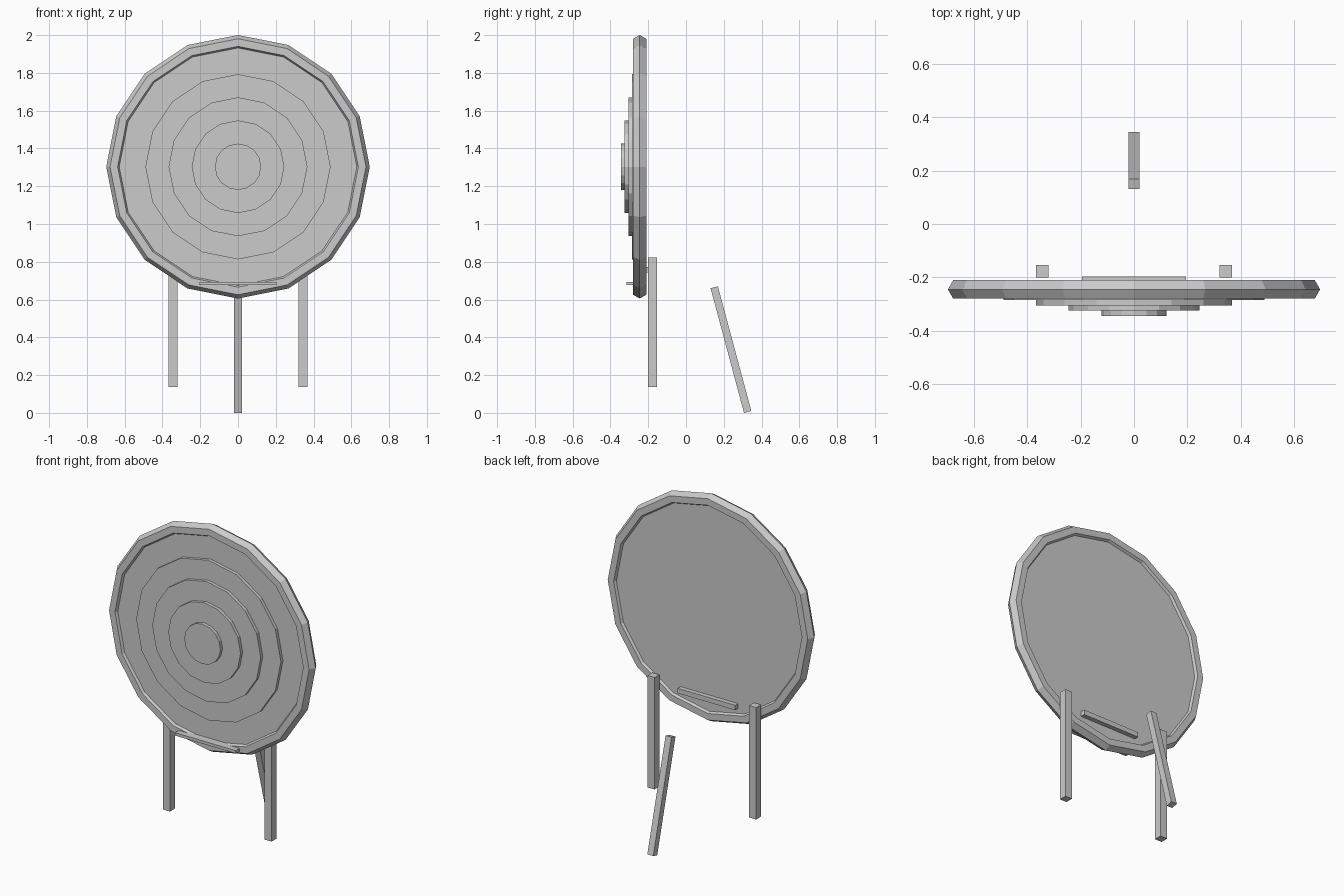
import bpy
import math

if "Cube" in bpy.data.objects:
    bpy.data.objects.remove(bpy.data.objects["Cube"], do_unlink=True)

grey = bpy.data.materials.new("light_grey")
grey.use_nodes = True
colour = (0.6, 0.6, 0.6, 1)
grey.diffuse_color = colour
grey.node_tree.nodes["Principled BSDF"].inputs["Base Color"].default_value = colour

CENTRE_Y, CENTRE_Z = -0.245, 1.303
SIDES = 16
UPRIGHT = (math.pi / 2, 0, 0)


def finish(name):
    obj = bpy.context.object
    obj.name = name
    obj.data.materials.append(grey)
    return obj


def box(name, centre, size, tilt=0):
    bpy.ops.mesh.primitive_cube_add(size=1, location=centre, rotation=(tilt, 0, 0))
    obj = finish(name)
    obj.scale = size
    return obj


def disc(name, radius, front, back):
    # The quarter turn puts a corner at the top
    bpy.ops.mesh.primitive_cylinder_add(
        vertices=SIDES, radius=radius, depth=back - front,
        location=(0, (front + back) / 2, CENTRE_Z), rotation=UPRIGHT)
    return finish(name)


# Faceted rim with a six-sided section
bpy.ops.mesh.primitive_torus_add(
    major_segments=SIDES, minor_segments=6, major_radius=0.6575, minor_radius=0.04,
    location=(0, CENTRE_Y, CENTRE_Z), rotation=UPRIGHT)
finish("rim")

# Backing board and stepped target rings
face = CENTRE_Y - 0.02
disc("board", 0.635, face, CENTRE_Y + 0.02)
for i in range(1, 5):
    disc(f"target_ring_{i}", 0.1225 * (5 - i), face - 0.02 * i, face - 0.02 * (i - 1))

# Ledge at the front and brace at the back
box("front_ledge", (0, -0.288, 0.685), (0.41, 0.054, 0.018))
box("back_brace", (0, -0.212, 0.758), (0.39, 0.03, 0.03))

# Stand
for side, x in (("left", 0.344), ("right", -0.344)):
    box(f"front_leg_{side}", (x, -0.177, 0.479), (0.047, 0.047, 0.685))
box("rear_leg", (0, 0.238, 0.335), (0.04, 0.04, 0.683), math.radians(15))
